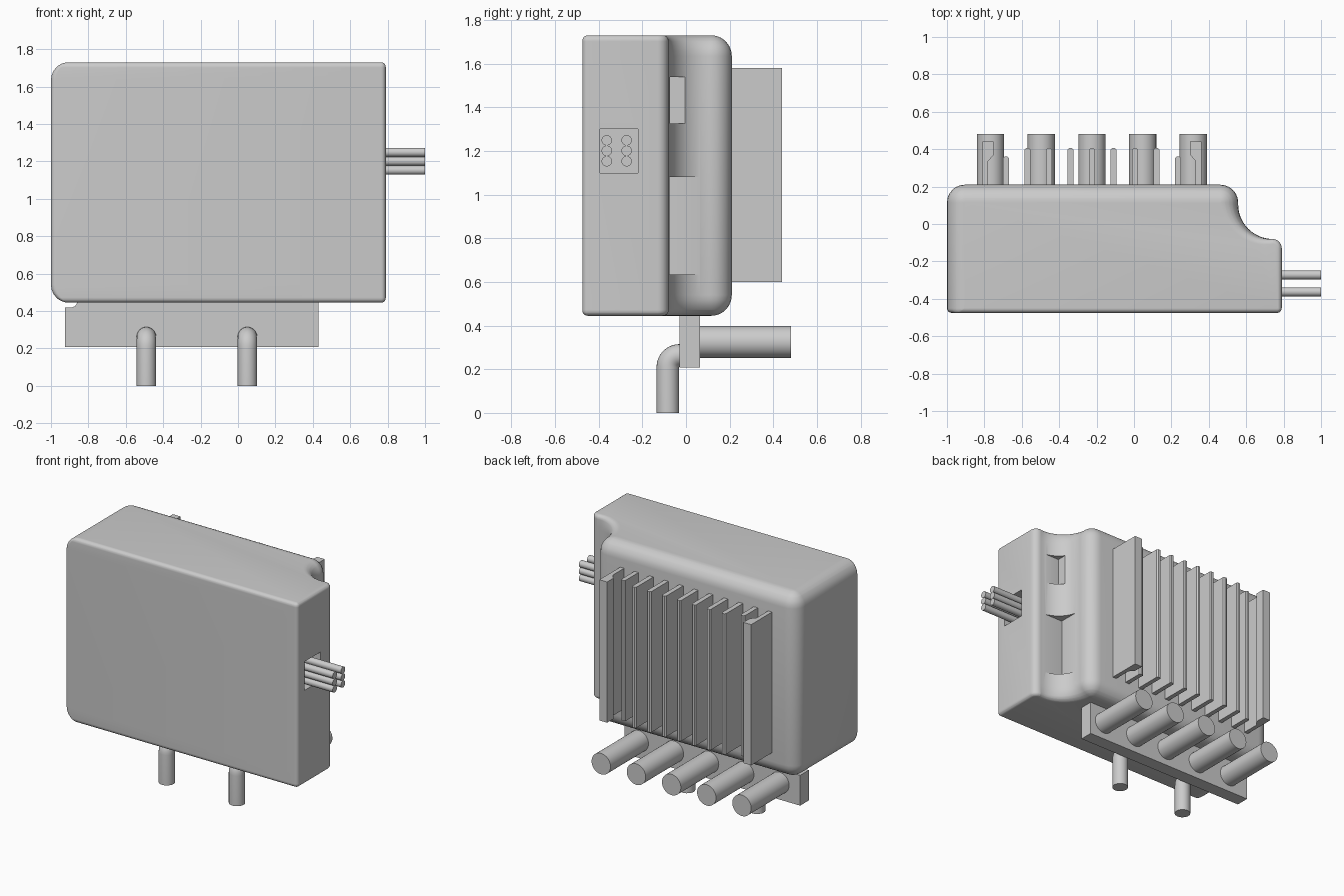
import bpy, bmesh
from math import sin, cos, radians, sqrt, pi
from mathutils import Vector

if "Cube" in bpy.data.objects:
    bpy.data.objects.remove(bpy.data.objects["Cube"], do_unlink=True)

GREY = (0.6, 0.6, 0.6, 1.0)
grey = bpy.data.materials.new("light_grey")
grey.use_nodes = True
grey.diffuse_color = GREY
for node in grey.node_tree.nodes:
    if node.type == 'BSDF_PRINCIPLED':
        node.inputs["Base Color"].default_value = GREY

X, Y, Z = Vector((1, 0, 0)), Vector((0, 1, 0)), Vector((0, 0, 1))


def loft(name, rings):
    """Skin a list of equal-length point rings and cap both ends."""
    bm = bmesh.new()
    rows = [[bm.verts.new(p) for p in ring] for ring in rings]
    n = len(rows[0])
    for low, high in zip(rows, rows[1:]):
        for i in range(n):
            j = (i + 1) % n
            bm.faces.new((low[i], low[j], high[j], high[i]))
    bm.faces.new(rows[0])
    bm.faces.new(rows[-1])
    bmesh.ops.recalc_face_normals(bm, faces=bm.faces)
    mesh = bpy.data.meshes.new(name)
    bm.to_mesh(mesh)
    bm.free()
    mesh.materials.append(grey)
    obj = bpy.data.objects.new(name, mesh)
    bpy.context.collection.objects.link(obj)
    return obj


def smooth(obj):
    bpy.ops.object.select_all(action='DESELECT')
    obj.select_set(True)
    bpy.context.view_layer.objects.active = obj
    bpy.ops.object.shade_smooth_by_angle(angle=radians(32))


def prism(name, points, lo, hi):
    return loft(name, [[(x, y, z) for x, y in points] for z in (lo, hi)])


def box(name, x0, x1, y0, y1, z0, z1):
    return prism(name, [(x0, y0), (x1, y0), (x1, y1), (x0, y1)], z0, z1)


def circle(centre, u, v, r, n):
    return [Vector(centre) + r * (cos(2 * pi * i / n) * u + sin(2 * pi * i / n) * v)
            for i in range(n)]


def rod(name, start, direction, length, r, n):
    u, v = (X, Z) if direction == Y else (Y, Z)
    start = Vector(start)
    obj = loft(name, [circle(start, u, v, r, n),
                      circle(start + direction * length, u, v, r, n)])
    smooth(obj)


# Housing outline: large rounds at left and back, small ones at front and right
BIG, SMALL = 0.095, 0.025
LEFT, RIGHT, FRONT, BACK = -1.0, 0.79, -0.475, 0.21
BOTTOM, TOP = 0.445, 1.73


def arc(cx, cy, r0, r1, a0, a1, n):
    out = []
    for i in range(n + 1):
        t = i / n
        a = radians(a0 + (a1 - a0) * t)
        r = max(r0 + (r1 - r0) * t, 0.0006)
        out.append((cx + r * cos(a), cy + r * sin(a)))
    return out


def outline(a, b):
    """Outline with the left and back inset by a, the front and right by b."""
    s, g = SMALL - b, BIG - a
    return (arc(LEFT + a + s, FRONT + SMALL, s, s, 180, 270, 6)
            + arc(RIGHT - SMALL, FRONT + SMALL, s, s, 270, 360, 6)
            + arc(RIGHT - 0.05, -0.13, 0.05 - b, 0.05 - b, 0, 90, 6)
            + arc(0.742, 0.105, 0.185 + b, 0.185 + a, 270, 180, 14)
            + arc(0.557 - BIG, BACK - BIG, g, g, 0, 90, 6)
            + arc(LEFT + BIG, BACK - BIG, g, g, 90, 180, 6))


def inset(r, d):
    return r - sqrt(max(r * r - (r - d) ** 2, 0)) if d < r else 0.0


depths = sorted({round(r * (1 - sin(radians(a))), 5)
                 for r in (BIG, SMALL) for a in range(0, 91, 15)})
levels = [(BOTTOM + d, d) for d in depths] + [(TOP - d, d) for d in reversed(depths)]
housing = loft("housing", [[(x, y, z) for x, y in outline(inset(BIG, d), inset(SMALL, d))]
                           for z, d in levels])

# Cable socket and the two openings in the scooped corner
cutters = [box("socket_cutter", 0.69, 0.9, -0.395, -0.22, 1.10, 1.30),
           box("upper_opening_cutter", 0.593, 0.9, -0.074, 0.2, 1.325, 1.54),
           box("lower_opening_cutter", 0.562, 0.9, -0.076, 0.2, 0.635, 1.08)]
bpy.context.view_layer.objects.active = housing
for cutter in cutters:
    cutter.hide_render = True
    mod = housing.modifiers.new("cut", 'BOOLEAN')
    mod.operation = 'DIFFERENCE'
    mod.solver = 'EXACT'
    mod.object = cutter
    bpy.ops.object.modifier_apply(modifier=mod.name)
for cutter in cutters:
    bpy.data.objects.remove(cutter, do_unlink=True)
smooth(housing)

# Cable of six wires
for row in range(3):
    for y in (-0.363, -0.272):
        rod("wire", (0.68, y, 1.153 + 0.048 * row), X, 0.32, 0.024, 16)

# Heat sink, symmetrical about its middle fin
MID, PITCH, ROOT = -0.225, 0.115, 0.19
FIN_LOW, FIN_HIGH = 0.60, 1.58
for i in range(-4, 5):
    x, w, c = MID + i * PITCH, 0.016, 0.008
    tip = 0.36 if abs(i) == 4 else 0.405
    prism("cooling_fin", [(x - w, ROOT), (x + w, ROOT), (x + w, tip - c), (x + w - c, tip),
                          (x - w + c, tip), (x - w, tip - c)], FIN_LOW, FIN_HIGH)
for side in (-1, 1):
    section = [(0.585, ROOT), (0.585, 0.44), (0.525, 0.44),
               (0.525, 0.37), (0.555, 0.335), (0.555, ROOT)]
    prism("end_fin", [(MID + side * x, y) for x, y in section], FIN_LOW, FIN_HIGH)

# Terminal bar under the housing, relieved at its upper left corner
bar = [(-0.925, 0.207), (0.43, 0.207), (0.43, 0.50), (-0.86, 0.50),
       (-0.86, 0.445), (-0.87, 0.427), (-0.89, 0.418), (-0.925, 0.418)]
loft("terminal_bar", [[(x, y, z) for x, z in bar] for y in (-0.03, 0.065)])

# Rear terminal posts
for i in range(-2, 3):
    rod("terminal_post", (MID + i * 0.271, 0.05, 0.325), Y, 0.432, 0.073, 32)

# Bent pipes at the front
for x in (-0.49, 0.05):
    r, bend = 0.052, 0.053
    rings = [circle((x, -0.03 - bend, 0), X, -Y, r, 24)]
    for a in range(0, 91, 10):
        radial = Vector((0, -cos(radians(a)), sin(radians(a))))
        rings.append(circle(Vector((x, -0.03, 0.21)) + bend * radial, X, radial, r, 24))
    rings.append(circle((x, 0.0, 0.21 + bend), X, Z, r, 24))
    smooth(loft("bent_pipe", rings))
